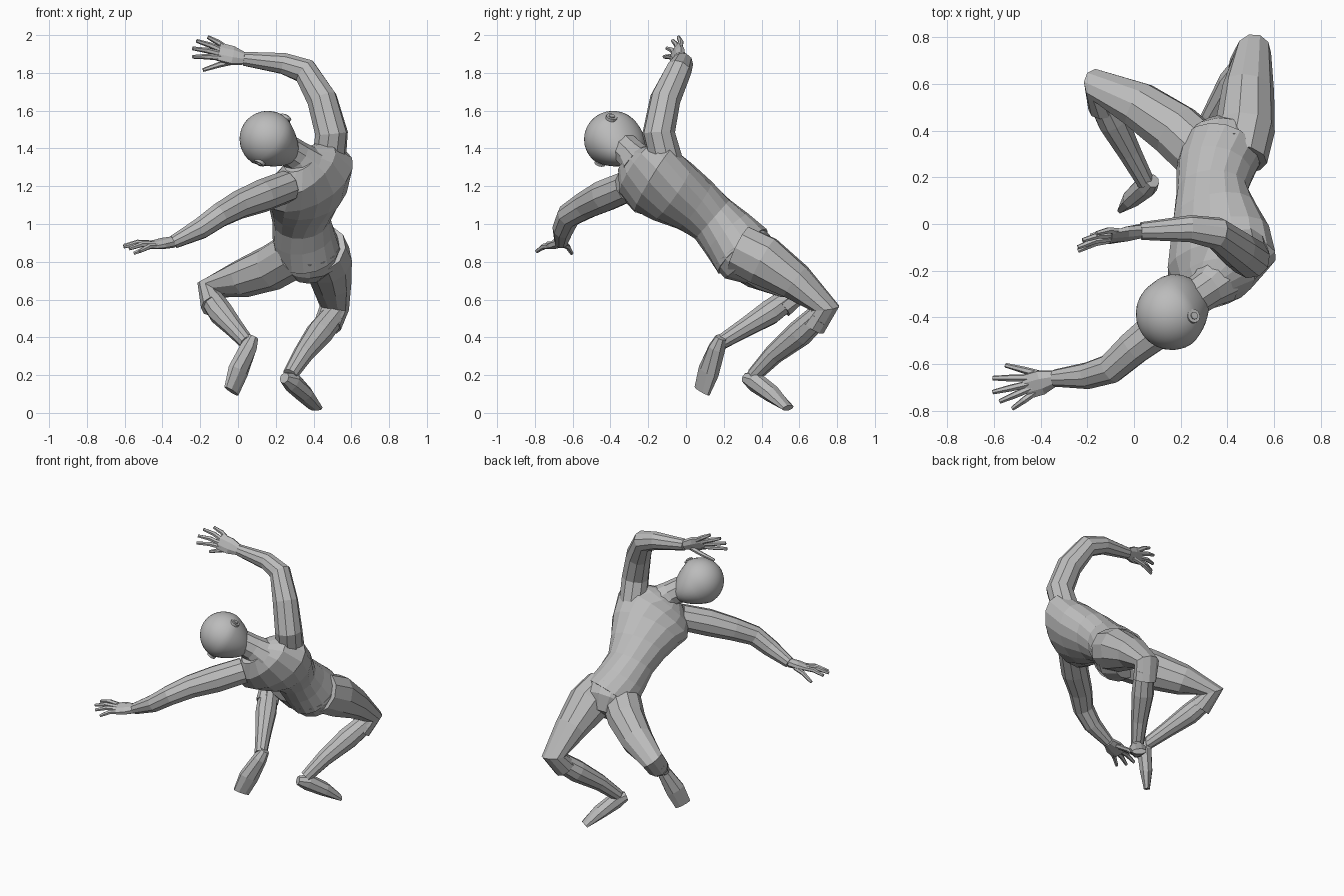
import bpy, bmesh, math
from mathutils import Vector, Matrix

if "Cube" in bpy.data.objects:
    bpy.data.objects.remove(bpy.data.objects["Cube"], do_unlink=True)

grey = bpy.data.materials.new("plain_grey")
grey.use_nodes = True
grey.diffuse_color = (0.5, 0.5, 0.5, 1)
grey.node_tree.nodes["Principled BSDF"].inputs["Base Color"].default_value = (0.5, 0.5, 0.5, 1)


def finish(name, bm):
    bmesh.ops.recalc_face_normals(bm, faces=bm.faces)
    mesh = bpy.data.meshes.new(name)
    bm.to_mesh(mesh)
    bm.free()
    mesh.materials.append(grey)
    obj = bpy.data.objects.new(name, mesh)
    bpy.context.collection.objects.link(obj)
    return obj


def tube(name, rows, side, side_end=None, sides=10):
    """Loft of elliptical rings; each row is x, y, z, half width, optional half depth."""
    bm = bmesh.new()
    pts = [Vector(r[:3]) for r in rows]
    a, b = Vector(side), Vector(side_end or side)
    last = len(rows) - 1
    rings = []
    for i, row in enumerate(rows):
        before = (pts[i] - pts[max(i - 1, 0)]).normalized()
        after = (pts[min(i + 1, last)] - pts[i]).normalized()
        t = (before + after).normalized()
        ref = a.lerp(b, i / last)
        s = (ref - t * ref.dot(t)).normalized()
        d = t.cross(s)
        ring = []
        for k in range(sides):
            ang = math.tau * (k + 0.5) / sides
            ring.append(bm.verts.new(pts[i] + s * row[3] * math.cos(ang) + d * row[-1] * math.sin(ang)))
        rings.append(ring)
    for lo, hi in zip(rings, rings[1:]):
        for k in range(sides):
            n = (k + 1) % sides
            bm.faces.new((lo[k], lo[n], hi[n], hi[k]))
    bm.faces.new(rings[0])
    bm.faces.new(rings[-1])
    return finish(name, bm)


def hand(name, wrist, tips, thumb, bend):
    """Flat palm, four fingers and a thumb fanned out from the wrist."""
    w, bend = Vector(wrist), Vector(bend)
    tips = [Vector(t) for t in tips]
    knuckles = [w.lerp(t, 0.5) for t in tips]
    mid = sum(knuckles, Vector()) / len(knuckles)
    across = knuckles[0] - knuckles[-1]
    half = across.length / 2 + 0.018
    tube(name + "_palm", [(*w, 0.036, 0.03), (*w.lerp(mid, 0.5), half, 0.027),
                          (*w.lerp(mid, 1.08), half, 0.016)], across, sides=8)
    digits = list(zip(knuckles, tips)) + [(w.lerp(Vector(thumb), 0.3), Vector(thumb))]
    for i, (base, tip) in enumerate(digits):
        start = base.lerp(w, 0.2)
        tube(f"{name}_digit_{i + 1}", [(*start, 0.016), (*(base.lerp(tip, 0.45) + bend), 0.015),
                                       (*tip, 0.01)], across, sides=6)


# Torso, bent over and twisting from the hips to the shoulders
hip_axis, shoulder_axis = (1, 0, 0.1), (0.67, 0.58, 0.46)
tube("torso", [
    (0.37, 0.3, 0.855, 0.175, 0.175), (0.345, 0.22, 0.945, 0.165, 0.155),
    (0.335, 0.14, 1.025, 0.155, 0.138), (0.345, 0.045, 1.1, 0.185, 0.15),
    (0.365, -0.07, 1.17, 0.23, 0.165), (0.375, -0.17, 1.235, 0.265, 0.16),
    (0.35, -0.25, 1.29, 0.21, 0.125), (0.33, -0.29, 1.34, 0.1, 0.08)],
    hip_axis, shoulder_axis, sides=16)
tube("pelvis", [(0.37, 0.27, 0.89, 0.17, 0.165), (0.37, 0.33, 0.82, 0.17, 0.165),
                (0.365, 0.39, 0.75, 0.1, 0.1)], hip_axis, sides=14)
tube("neck", [(0.36, -0.24, 1.31, 0.11), (0.31, -0.28, 1.36, 0.085), (0.22, -0.34, 1.42, 0.08)],
     (0, 0, 1))

# Arms
tube("left_arm", [(0.48, -0.1, 1.32, 0.09), (0.495, -0.145, 1.48, 0.088), (0.445, -0.11, 1.66, 0.082),
                  (0.355, -0.04, 1.81, 0.07), (0.24, -0.02, 1.85, 0.058), (0.03, -0.03, 1.875, 0.038)],
     (0.01, -0.08, 0.03))
tube("right_arm", [(0.26, -0.31, 1.2, 0.085), (0.13, -0.43, 1.15, 0.088), (0.0, -0.53, 1.1, 0.076),
                   (-0.1, -0.62, 1.045, 0.066), (-0.2, -0.65, 0.975, 0.058), (-0.34, -0.66, 0.905, 0.037)],
     (0.5, -0.06, -0.85))
hand("left_hand", (0.03, -0.03, 1.875),
     [(-0.16, -0.04, 1.99), (-0.22, -0.07, 1.97), (-0.24, -0.1, 1.93), (-0.24, -0.115, 1.885)],
     (-0.185, -0.05, 1.815), (0, 0.01, 0.004))
hand("right_hand", (-0.34, -0.66, 0.905),
     [(-0.605, -0.66, 0.885), (-0.605, -0.72, 0.88), (-0.575, -0.76, 0.87), (-0.52, -0.79, 0.855)],
     (-0.55, -0.605, 0.845), (0, 0, 0.012))

# Legs: trousers end in a cuff just below the knee
left_hinge, right_hinge = (-0.9, 0.34, 0.26), (-0.58, -0.64, 0.5)
tube("left_thigh", [(0.45, 0.28, 0.87, 0.12, 0.135), (0.475, 0.41, 0.805, 0.128, 0.14),
                    (0.49, 0.58, 0.695, 0.113, 0.1), (0.51, 0.735, 0.555, 0.078, 0.08),
                    (0.475, 0.67, 0.465, 0.074, 0.074)], left_hinge)
tube("left_shin", [(0.51, 0.71, 0.52, 0.064), (0.43, 0.6, 0.42, 0.072),
                   (0.345, 0.465, 0.31, 0.054), (0.275, 0.36, 0.2, 0.04)], left_hinge)
tube("right_thigh", [(0.3, 0.29, 0.84, 0.125, 0.13), (0.18, 0.4, 0.77, 0.12, 0.125),
                     (0.02, 0.51, 0.71, 0.105, 0.1), (-0.15, 0.59, 0.65, 0.076, 0.078),
                     (-0.125, 0.5, 0.565, 0.072, 0.072)], right_hinge)
tube("right_shin", [(-0.145, 0.55, 0.61, 0.06), (-0.09, 0.44, 0.53, 0.068),
                    (-0.02, 0.31, 0.45, 0.052), (0.05, 0.18, 0.37, 0.04)], right_hinge)
tube("left_foot", [(0.245, 0.315, 0.185, 0.03, 0.03), (0.285, 0.365, 0.165, 0.046, 0.055),
                   (0.35, 0.455, 0.1, 0.056, 0.045), (0.41, 0.54, 0.026, 0.048, 0.018)],
     left_hinge, sides=8)
tube("right_foot", [(0.08, 0.185, 0.4, 0.03, 0.03), (0.055, 0.165, 0.345, 0.046, 0.05),
                    (0.0, 0.12, 0.22, 0.066, 0.042), (-0.035, 0.085, 0.115, 0.056, 0.02)],
     right_hinge, sides=8)

# Head: a smooth egg tilted away from the shoulder, narrowing to a long jaw
up = Vector((-0.72, -0.45, 0.53)).normalized()
across = Vector((0.63, 0.3, 0.72))
across = (across - up * across.dot(up)).normalized()
face = up.cross(across)
pose = Matrix((across, face, up)).transposed().to_4x4()
pose.translation = (0.162, -0.385, 1.447)

bm = bmesh.new()
bmesh.ops.create_uvsphere(bm, u_segments=32, v_segments=20, radius=0.155)
for v in bm.verts:
    drop = max(0, -v.co.z / 0.155)
    v.co.x *= 0.97 - 0.25 * drop
    v.co.y *= 1 + (0.2 if v.co.y > 0 else -0.15) * drop
    v.co.z *= 1 + 0.22 * drop
bm.transform(pose)
for f in bm.faces:
    f.smooth = True
finish("head", bm)

# Ears: small round discs with a raised hub
for name, sign in (("left_ear", 1), ("right_ear", -1)):
    bm = bmesh.new()
    for radius, out in ((0.03, 0.14), (0.016, 0.146)):
        place = Matrix.Translation((sign * out, -0.045, 0)) @ Matrix.Rotation(math.pi / 2, 4, "Y")
        bmesh.ops.create_cone(bm, cap_ends=True, segments=14, radius1=radius, radius2=radius,
                              depth=0.016, matrix=pose @ place)
    finish(name, bm)
